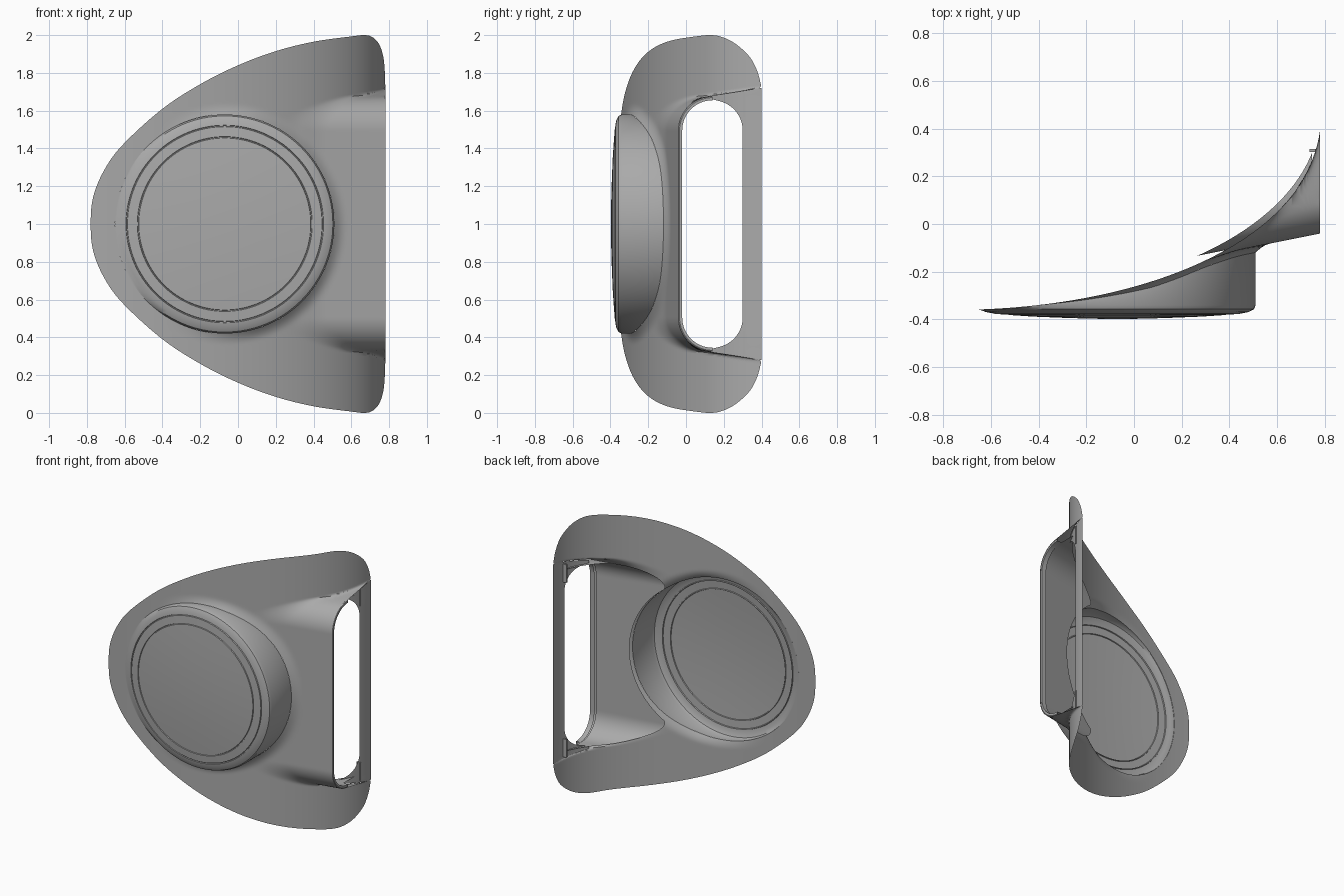
import bpy, bmesh, math
from mathutils import Vector

if "Cube" in bpy.data.objects:
    bpy.data.objects.remove(bpy.data.objects["Cube"])

grey = bpy.data.materials.new("plain grey")
grey.use_nodes = True
COLOUR = (0.4, 0.4, 0.4, 1)
grey.diffuse_color = COLOUR
grey.node_tree.nodes["Principled BSDF"].inputs["Base Color"].default_value = COLOUR

DISC_X, DISC_R = -0.07, 0.58
SLOT_Y, SLOT_R, SLOT_H = 0.14, 0.16, 0.495
LIP = 0.02


def finish(name, bm, angle=35):
    bmesh.ops.remove_doubles(bm, verts=bm.verts, dist=0.0002)
    mesh = bpy.data.meshes.new(name)
    bm.to_mesh(mesh)
    bm.free()
    mesh.materials.append(grey)
    obj = bpy.data.objects.new(name, mesh)
    bpy.context.collection.objects.link(obj)
    bpy.ops.object.select_all(action='DESELECT')
    obj.select_set(True)
    bpy.context.view_layer.objects.active = obj
    bpy.ops.object.shade_smooth_by_angle(angle=math.radians(angle))


def skin(rows):
    """Join rows of points with quads."""
    bm = bmesh.new()
    vs = [[bm.verts.new(p) for p in row] for row in rows]
    for a, b in zip(vs, vs[1:]):
        for i in range(len(a) - 1):
            bm.faces.new((a[i], a[i + 1], b[i + 1], b[i]))
    return bm


def sweep(t):
    """Plan curve of the panel."""
    s = 1 - t
    p = [Vector(c) for c in ((-0.78, -0.36), (0.04, -0.363), (0.73, -0.07), (0.78, 0.4))]
    return s**3 * p[0] + 3*s*s*t * p[1] + 3*s*t*t * p[2] + t**3 * p[3]


def solve(axis, value):
    lo, hi = 0, 1
    for _ in range(30):
        mid = (lo + hi) / 2
        if sweep(mid)[axis] < value:
            lo = mid
        else:
            hi = mid
    return sweep((lo + hi) / 2)


def duct_floor(x):
    return -0.04 + 0.2 * (x - 0.78)


def tunnel(x, z):
    """Front wall of the duct that ends in the side slot."""
    r = SLOT_R + LIP
    d = max(0, abs(z - 1) - SLOT_H)
    e = min(d, 0.985 * r)
    return duct_floor(x) + r - math.sqrt(r*r - e*e) + 6 * (d - e)


def panel_y(x, z):
    a, b, k = solve(0, x).y, tunnel(x, z), 0.045
    y = a
    if x > 0.2:
        h = max(k - abs(a - b), 0) / k
        y = min(a, b) - h * h * k / 4 * min(1, (x - 0.2) / 0.15)
    # soft fillet around the round cover
    near = max(0, 1 - abs(math.hypot(x - DISC_X, z - 1) - DISC_R) / 0.06)
    return y - 0.025 * near**2 * min(1, max(0, (y + 0.34) / 0.1))


def outline():
    """Smooth half outline: position along x and half height."""
    pts = [Vector(p) for p in (
        (-0.78, 0), (-0.765, 0.15), (-0.7, 0.3), (-0.6, 0.43), (-0.4, 0.61), (-0.2, 0.74),
        (0, 0.84), (0.2, 0.915), (0.4, 0.965), (0.6, 0.993), (0.67, 1), (0.71, 0.99),
        (0.743, 0.958), (0.766, 0.9), (0.776, 0.825), (0.78, 0.72))]
    ext = [Vector((-0.765, -0.15))] + pts + [Vector((0.78, 0.64))]
    out = []
    for i in range(len(pts) - 1):
        p0, p1, p2, p3 = ext[i:i + 4]
        for j in range(10):
            t = j / 10
            out.append(0.5 * (2*p1 + (p2 - p0)*t + (2*p0 - 5*p1 + 4*p2 - p3)*t*t
                              + (3*p1 - p0 - 3*p2 + p3)*t**3))
    return out + [pts[-1]]


def radius(v):
    return math.hypot(v.co.x - DISC_X, v.co.z - 1)


def cut_disc(bm, depth):
    """Open the surface where the round cover sits, with a clean round edge."""
    bmesh.ops.delete(bm, context='FACES', geom=[
        f for f in bm.faces if all(radius(v) < DISC_R for v in f.verts)])
    for v in bm.verts:
        r = radius(v)
        if r < DISC_R:
            v.co.x = DISC_X + (v.co.x - DISC_X) * DISC_R / r
            v.co.z = 1 + (v.co.z - 1) * DISC_R / r
            v.co.y = depth(v.co.x, v.co.z)


# Curved panel with the duct swelling
N = 200
rows = []
for p in outline():
    x = min(p.x, 0.78)
    rows.append([(x, panel_y(x, z), z) for z in
                 (1 + p.y * (2 * i / N - 1) for i in range(N + 1))])
bm = skin(rows)
cut_disc(bm, panel_y)
finish("curved_panel", bm, 50)

# Inner duct wall, standing a little proud of the back of the panel
rows = []
for i in range(53):
    x = 0.262 + 0.483 * i / 52
    floor, rear = duct_floor(x) + 0.01, min(0.31, solve(0, x).y + 0.035)
    top = math.acos(1 - min(1, max(0.001, (rear - floor) / SLOT_R)))
    half = [(SLOT_H * j / 40, floor) for j in range(40)]
    for j in range(13):
        a = top * j / 12
        half.append((SLOT_H + SLOT_R * math.sin(a), floor + SLOT_R * (1 - math.cos(a))))
    half.append((half[-1][0], max(rear, half[-1][1])))
    rows.append([(x, y, 1 - d) for d, y in reversed(half)]
                + [(x, y, 1 + d) for d, y in half[1:]])
bm = skin(rows)
cut_disc(bm, lambda x, z: duct_floor(x) + 0.01)
finish("inner_duct", bm, 40)

# Raised round cover: wall, chamfer, two fine grooves, shallow dome
SEG = 128
profile = [(0.58, -0.34), (0.572, -0.357), (0.55, -0.369), (0.523, -0.374), (0.521, -0.368),
           (0.517, -0.368), (0.515, -0.376), (0.463, -0.380), (0.461, -0.374), (0.457, -0.374),
           (0.455, -0.381), (0.35, -0.388), (0.2, -0.394), (0.08, -0.397), (0.0001, -0.397)]


def ring(r, depth):
    pts = []
    for i in range(SEG + 1):
        a = 2 * math.pi * i / SEG
        x, z = DISC_X + r * math.cos(a), 1 + r * math.sin(a)
        pts.append((x, depth(x, z), z))
    return pts


rows = [ring(DISC_R, panel_y)]
for r, y in profile:
    rows.append(ring(r, lambda x, z: min(y, panel_y(x, z) - 0.003)))
finish("round_cover", skin(rows), 30)

# Rear frame of the slot, lying on the plan curve and lapping the duct wall
rows = []
for i in range(145):
    z = 0.28 + 1.44 * i / 144
    d = abs(z - 1) - SLOT_H
    if d < SLOT_R:
        start = SLOT_Y + math.sqrt(SLOT_R**2 - max(0, d)**2)
    else:
        start = min(0.36, max(SLOT_Y, tunnel(0.78, z) - 0.02))
    row = []
    for j in range(9):
        q = solve(1, start + (0.4 - start) * j / 8)
        row.append((q.x, q.y, z))
    rows.append(row)
finish("slot_rear_frame", skin(rows), 40)


# Turned-in lip around the front half of the slot
def half_slot(r, x):
    pts = []
    for side in (1, -1):
        for i in range(17):
            a = math.pi / 2 * (i / 16 if side < 0 else 1 - i / 16)
            pts.append((x, SLOT_Y - r * math.cos(a), 1 + side * (SLOT_H + r * math.sin(a))))
    return pts


lip = [half_slot(SLOT_R + LIP, 0.775), half_slot(SLOT_R + LIP * 0.7, 0.78),
       half_slot(SLOT_R, 0.78), half_slot(SLOT_R, 0.745)]
finish("slot_lip", skin(lip), 30)

# Small fixing tabs behind the slot ends
for name, side in (("upper_tab", 1), ("lower_tab", -1)):
    bm = bmesh.new()
    bmesh.ops.create_cube(bm, size=1)
    for v in bm.verts:
        v.co = Vector((0.75 + 0.03 * v.co.x, 0.308 + 0.012 * v.co.y,
                       1 + side * 0.63 + 0.13 * v.co.z))
    finish(name, bm)
